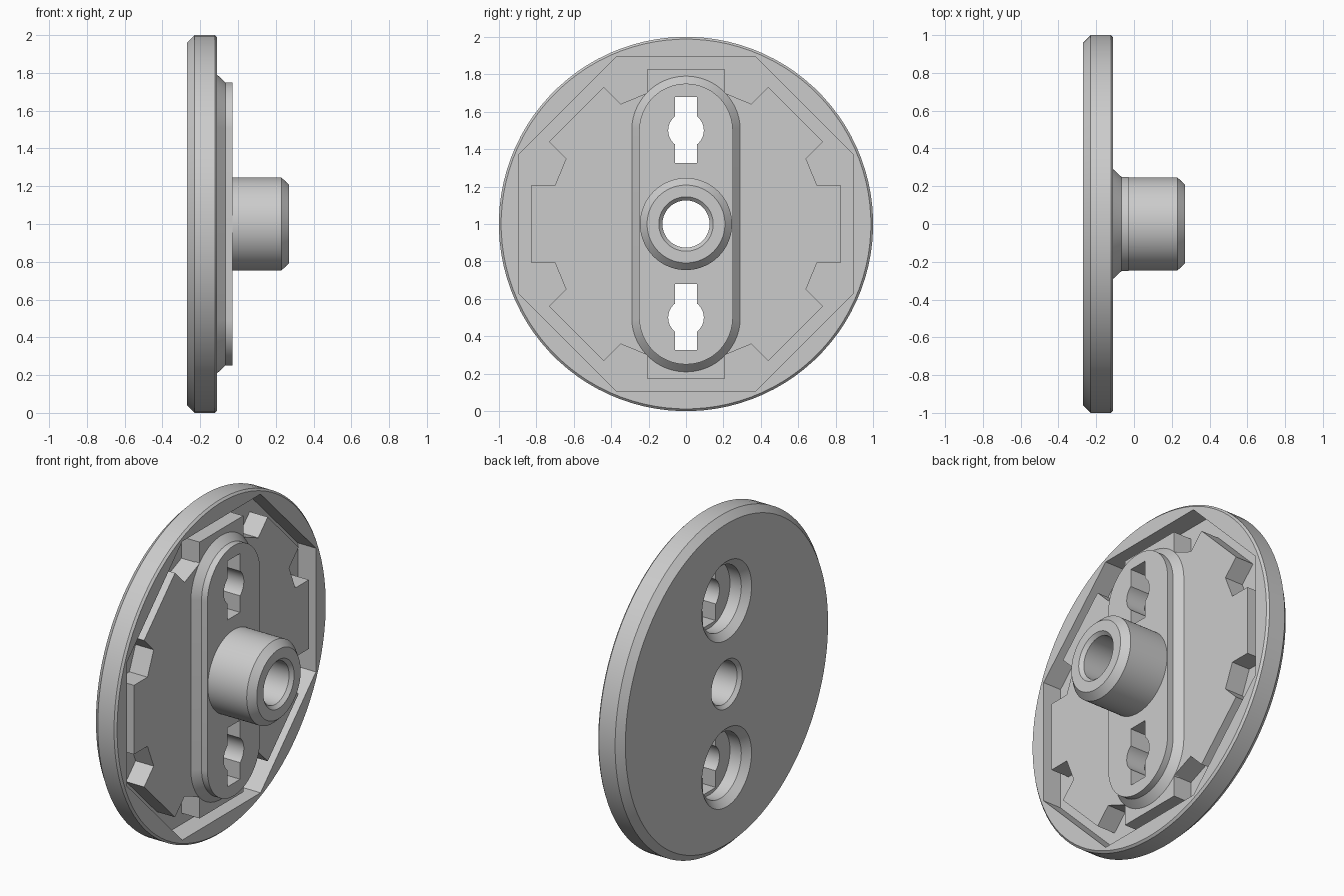
import bpy
import bmesh
from math import cos, sin, pi, radians

cube = bpy.data.objects.get("Cube")
if cube:
    bpy.data.objects.remove(cube, do_unlink=True)

grey = bpy.data.materials.new("plain_grey")
grey.use_nodes = True
colour = (0.6, 0.6, 0.6, 1)
grey.diffuse_color = colour
grey.node_tree.nodes["Principled BSDF"].inputs["Base Color"].default_value = colour

SEGMENTS = 96


def loft(name, sections):
    """Join matching (y, z) outlines along x into a closed solid."""
    bm = bmesh.new()
    rings = [[bm.verts.new((x, y, z)) for y, z in outline] for x, outline in sections]
    count = len(rings[0])
    for a, b in zip(rings, rings[1:]):
        for i in range(count):
            j = (i + 1) % count
            bm.faces.new((a[i], a[j], b[j], b[i]))
    bm.faces.new(rings[0][::-1])
    bm.faces.new(rings[-1])
    bmesh.ops.recalc_face_normals(bm, faces=bm.faces)
    mesh = bpy.data.meshes.new(name)
    bm.to_mesh(mesh)
    bm.free()
    mesh.materials.append(grey)
    obj = bpy.data.objects.new(name, mesh)
    bpy.context.collection.objects.link(obj)
    return obj


def rounded(name, stations, z=1, reach=0):
    """Turned solid from (x, radius) stations, stretched by reach up and down."""
    def outline(r):
        points = []
        for i in range(SEGMENTS):
            a = 2 * pi * (i + 0.5) / SEGMENTS
            points.append((r * cos(a), z + r * sin(a) + (reach if sin(a) > 0 else -reach)))
        return points
    return loft(name, [(x, outline(r)) for x, r in stations])


def prism(name, outline, x0, x1):
    return loft(name, [(x0, outline), (x1, outline)])


def eightfold(points):
    """Repeat one side's points around the centre."""
    return [(y * cos(k * pi / 4) - z * sin(k * pi / 4),
             1 + y * sin(k * pi / 4) + z * cos(k * pi / 4))
            for k in range(8) for y, z in points]


def combine(target, tool, operation):
    mod = target.modifiers.new("combine", 'BOOLEAN')
    mod.operation = operation
    mod.solver = 'EXACT'
    mod.object = tool
    bpy.context.view_layer.objects.active = target
    bpy.ops.object.modifier_apply(modifier=mod.name)
    bpy.data.objects.remove(tool, do_unlink=True)


# Disc with a wide back chamfer and a fine front chamfer
body = rounded("mounting_disc", [(-0.27, 0.96), (-0.23, 1), (-0.122, 1), (-0.11, 0.988)])

# Octagonal groove around a notched centre plate
half = 0.895 * sin(pi / 8) / cos(pi / 8)
groove = prism("groove_cutter", eightfold([(0.895, half)]), -0.23, 0)
plate = prism("notched_plate", eightfold([(0.7, -0.207), (0.828, -0.207),
                                          (0.828, 0.207), (0.7, 0.207)]), -0.3, 0.1)
combine(groove, plate, 'DIFFERENCE')
combine(body, groove, 'DIFFERENCE')

# Raised oblong boss and round hub
boss = rounded("oblong_boss", [(-0.14, 0.29), (-0.11, 0.29), (-0.067, 0.25), (-0.028, 0.25)],
               reach=0.5)
combine(body, boss, 'UNION')
hub = rounded("hub", [(-0.15, 0.246), (0.23, 0.246), (0.27, 0.208)])
combine(body, hub, 'UNION')

# Central bore, chamfered at both ends
bore = rounded("bore_cutter", [(-0.28, 0.155), (-0.25, 0.126), (0.25, 0.126), (0.28, 0.155)])
combine(body, bore, 'DIFFERENCE')

# Keyholes with chamfered round pockets behind them
for z in (0.5, 1.5):
    pocket = rounded("pocket_cutter", [(-0.28, 0.245), (-0.23, 0.195), (-0.155, 0.195)], z)
    combine(body, pocket, 'DIFFERENCE')
    hole = rounded("keyhole_cutter", [(-0.2, 0.095), (0.05, 0.095)], z)
    combine(body, hole, 'DIFFERENCE')
    slot = prism("slot_cutter", [(-0.06, z - 0.173), (0.06, z - 0.173),
                                 (0.06, z + 0.18), (-0.06, z + 0.18)], -0.2, 0.05)
    combine(body, slot, 'DIFFERENCE')

bpy.ops.object.select_all(action='DESELECT')
body.select_set(True)
bpy.context.view_layer.objects.active = body
bpy.ops.object.shade_smooth_by_angle(angle=radians(25))
